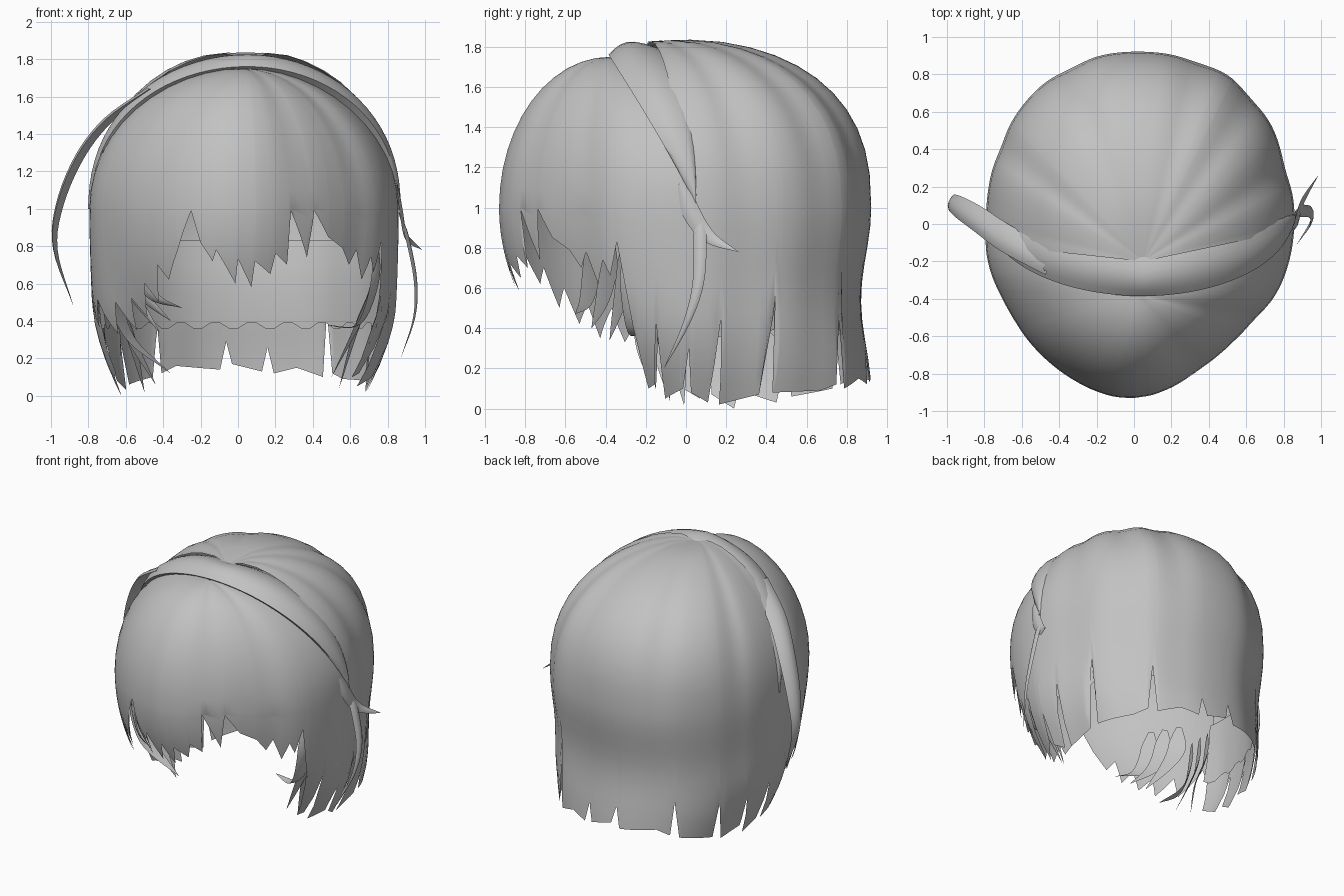
import bpy, math
from mathutils import Vector

if "Cube" in bpy.data.objects:
    bpy.data.objects.remove(bpy.data.objects["Cube"])

grey = bpy.data.materials.new("hair grey")
grey.diffuse_color = (0.54, 0.54, 0.54, 1)
grey.use_nodes = True
grey.node_tree.nodes["Principled BSDF"].inputs["Base Color"].default_value = grey.diffuse_color


def lerp_table(table, a):
    for (a0, v0), (a1, v1) in zip(table, table[1:]):
        if a0 <= a <= a1:
            return v0 + (v1 - v0) * (a - a0) / max(a1 - a0, 1e-6)
    return table[0][1] if a < table[0][0] else table[-1][1]


def grid_mesh(name, cols, angle=50):
    """Skin a list of equally long point columns."""
    n = len(cols[0])
    verts = [tuple(p) for c in cols for p in c]
    faces = [(i * n + j, i * n + j + 1, (i + 1) * n + j + 1, (i + 1) * n + j)
             for i in range(len(cols) - 1) for j in range(n - 1)]
    me = bpy.data.meshes.new(name)
    me.from_pydata(verts, [], faces)
    me.materials.append(grey)
    ob = bpy.data.objects.new(name, me)
    bpy.context.collection.objects.link(ob)
    bpy.ops.object.select_all(action='DESELECT')
    ob.select_set(True)
    bpy.context.view_layer.objects.active = ob
    bpy.ops.object.shade_smooth_by_angle(angle=math.radians(angle))
    return ob


# Widest outline of the head of hair: (degrees, radius)
OUTLINE = [(-200, .80), (-180, .79), (-168, .81), (-146, .81), (-117, .88), (-99, .93), (-90, .94),
           (-77, .90), (-57, .83), (-42, .82), (-28, .85), (-13, .855), (5, .86), (23, .87),
           (41, .92), (62, .95), (75, .93), (90, .92), (105, .92), (120, .90), (144, .845), (165, .80), (180, .79)]


def outline(a):
    # average neighbours for a smooth outline
    return sum(lerp_table(OUTLINE, a + d) for d in (-6, 0, 6)) / 3


def fall(a, z):
    """Point on the hanging hair below the widest height."""
    s, c = math.sin(math.radians(a)), math.cos(math.radians(a))
    d = max(1 - z, 0)
    r = outline(a)
    low = max(0, .48 - z) / .48
    if s >= 0:
        k = 1 - .055 * s * math.sin(math.pi * min(d / .92, 1)) ** 2 - .06 * d * d * (1 - s)
    else:
        k = 1 - d * d * (.06 - s * .5)
    k -= .16 * c * c * low ** 1.7
    # left temple hair swings toward the face
    swing = 15 if c < 0 else 4
    b = a - math.copysign(swing, c) * d * d * abs(c) * min(1, max(0, -s * 2.5))
    b = math.radians(b)
    return r * k * math.cos(b), r * k * math.sin(b)


def groove(a, t, grooves):
    g = sum(math.exp(-((a - c) / 7) ** 2) for c in grooves)
    return 1 - .025 * g * math.sin(math.pi * min(t * .85, 1))


def shell(name, crown, hem, grooves, dip, size=1.0, top=12, low=9):
    """Dome falling from the crown to the outline, then down to a cut hem."""
    a0, a1 = hem[0][0], hem[-1][0]
    steps = int((a1 - a0) / 2.5)
    angles = sorted({a0 + (a1 - a0) * i / steps for i in range(steps + 1)} | {h[0] for h in hem})
    cols = []
    for a in angles:
        s = math.sin(math.radians(a))
        r = outline(a) * size
        ex, ey = r * math.cos(math.radians(a)), r * s
        n = 2 + .5 * max(0, s)
        col = []
        for i in range(top + 1):
            t = i / top
            f = math.sin(t * math.pi / 2) ** (2 / n)
            h = max(math.cos(t * math.pi / 2), 0) ** (2 / n)
            g = groove(a, t, grooves)
            col.append((crown[0] + (ex - crown[0]) * f * g, crown[1] + (ey - crown[1]) * f * g,
                        1 + (crown[2] - 1) * h * (1 - (1 - g) * .5) - dip * math.exp(-f * 9)))
        zh = lerp_table(hem, a)
        g = groove(a, 1, grooves) * size
        for j in range(1, low + 1):
            z = 1 + (zh - 1) * j / low
            x, y = fall(a, z)
            col.append((x * g, y * g, z))
        cols.append(col)
    return grid_mesh(name, cols)


# Back hair: long, cut square with narrow slits
BACK_HEM = [(-2, .12), (1, .30), (2, .08), (9, .03), (12, .45), (13.5, .02), (28, .07), (31, .55),
            (32.5, .08), (50, .09), (56, .12), (58, .45), (60, .10), (70, .15), (78, .12), (80, .26),
            (82, .13), (92, .17), (94, .29), (96, .14), (112, .16), (118, .12), (120, .36), (122, .10),
            (138, .06), (141, .32), (143, .03), (155, .08), (157, .3), (159, .0), (169, .07),
            (172, .35), (174, .05), (184, .12), (188, .45)]
shell("back_hair", (.05, -.2, 1.85), BACK_HEM, (20, 47, 68, 112, 150), .05)

# Fringe: short pointed locks in front, longer at the temples
FRINGE_HEM = [(-190, .60), (-184, .42), (-179, .55), (-173, .36), (-168, .52), (-160, .33), (-154, .5),
              (-147, .35), (-142, .52), (-136, .42), (-131, .60), (-126, .5), (-122, .70), (-118, .62),
              (-112, .78), (-106, .99), (-103, .82), (-99, .72), (-97.5, .78), (-91, .60), (-90, .73),
              (-85, .58), (-84, .72), (-78, .65), (-76.5, .76), (-71.5, .70), (-71, .99), (-63, .74),
              (-61, .99), (-54, .85), (-46, .79), (-41, .70), (-38, .78), (-33, .62), (-30, .74),
              (-27, .66), (-24, .83), (-20, .52), (-15, .10), (-12, .12), (-10, .42), (-8, .05),
              (-1, .10), (1, .3), (4, .6)]
shell("fringe", (.03, -.38, 1.75), FRINGE_HEM, (-68, -38), 0, .998)

# Inner layer at the nape
cols = []
for i in range(61):
    a = -8 + 196 * i / 60
    zh = .36 + (.03 if i % 4 < 2 else 0)
    cols.append([(fall(a, z)[0] * .965, fall(a, z)[1] * .965, z) for z in (.83, .7, .55, zh)])
grid_mesh("nape_layer", cols)

# Rolled band of hair that overlaps the fringe, both edges turned under
cols = []
centre = Vector((0, 0, 1))
for i in range(41):
    p = math.pi * i / 40
    c, s = math.cos(p), math.sin(p)
    w = .81 if c > 0 else .84
    back = Vector((.05 + w * c, -.17 + .22 * abs(c), 1 + .79 * s))
    ridge = Vector((.05 + (w - .015) * c, .05 - .43 * s, 1 + .75 * s ** .9))
    col = [centre + (back - centre) * .96 + Vector((0, .08 * s, 0))]
    for j in range(7):
        u = j / 6
        q = back.lerp(ridge, u)
        col.append(q + (q - centre).normalized() * (.012 + .045 * math.sin(math.pi * u) * s))
    col.append(centre + (ridge - centre) * .96 + Vector((0, .03 * s, 0)))
    cols.append(col)
grid_mesh("crown_roll", cols, 80)


def strand(name, path, width, across, bulge=(0, 0, 0), root=.3):
    """Curved tapering lock along a smoothed path."""
    pts = [Vector(p) for p in path]
    pts = [pts[0] * 2 - pts[1]] + pts + [pts[-1] * 2 - pts[-2]]
    spine = []
    for k in range(1, len(pts) - 2):
        a, b, c, d = pts[k - 1:k + 3]
        for i in range(5):
            t = i / 5
            spine.append(.5 * (2 * b + (c - a) * t + (2 * a - 5 * b + 4 * c - d) * t * t
                               + (3 * b - a - 3 * c + d) * t ** 3))
    spine.append(pts[-2])
    across, bulge = Vector(across).normalized(), Vector(bulge)
    cols = []
    for i, q in enumerate(spine):
        t = i / (len(spine) - 1)
        w = width * min(1, root + t * 3) * max(1 - t ** 2.5, .01) / 2
        loop = [(-1, 0), (-.5, .8), (0, 1), (.5, .8), (1, 0), (0, -.2), (-1, 0)]
        cols.append([q + across * w * x + bulge * (w / width * 2) * y for x, y in loop])
    return grid_mesh(name, cols)


# Loose strands standing off the sides
strand("left_loose_strand", [(-.45, -.2, 1.64), (-.68, -.08, 1.48), (-.84, .03, 1.28), (-.95, .10, 1.02),
                             (-.975, .12, .78), (-.88, .10, .48)], .15, (.35, 1, 0), (-.025, 0, .01), 1)
strand("right_flick", [(.85, -.03, 1.12), (.87, .03, .97), (.90, .12, .85), (.985, .26, .78)],
       .10, (0, .7, .7), (.015, 0, 0))
strand("right_loose_strand", [(.86, .06, .98), (.90, .07, .85), (.945, .06, .62), (.94, 0, .42), (.87, -.11, .2)],
       .07, (.2, 1, 0), (.015, 0, 0))

# Temple locks curling in toward the face, tucked inside the outer hair
for k, (x, y, tip) in enumerate([(-.53, -.45, .47), (-.58, -.37, .40), (-.63, -.28, .34)]):
    strand(f"left_temple_lock_{k}", [(x, y, .85), (x + .01, y - .02, .68), (x + .08, y - .05, .53),
                                     (-.30 - .06 * k, y - .10, tip)], .13, (.6, -.7, .3), (-.01, -.01, 0))
for k, (y, x, tip) in enumerate([(-.27, .46, .38), (-.20, .50, .10), (-.13, .54, .04)]):
    strand(f"right_temple_lock_{k}", [(.74, y, .85), (.73, y, .6), (.64, y + .02, .38), (x, y + .05, tip)],
           .13, (.4, 1, .1), (.015, -.01, 0))
for k, (y, x, tip) in enumerate([(-.20, -.36, .12), (-.12, -.44, .06), (-.04, -.50, .02)]):
    strand(f"left_low_lock_{k}", [(-.67, y, .7), (-.65, y, .5), (-.57, y, .3), (x, y + .03, tip)],
           .16, (.5, 1, .1), (-.015, -.01, 0))
